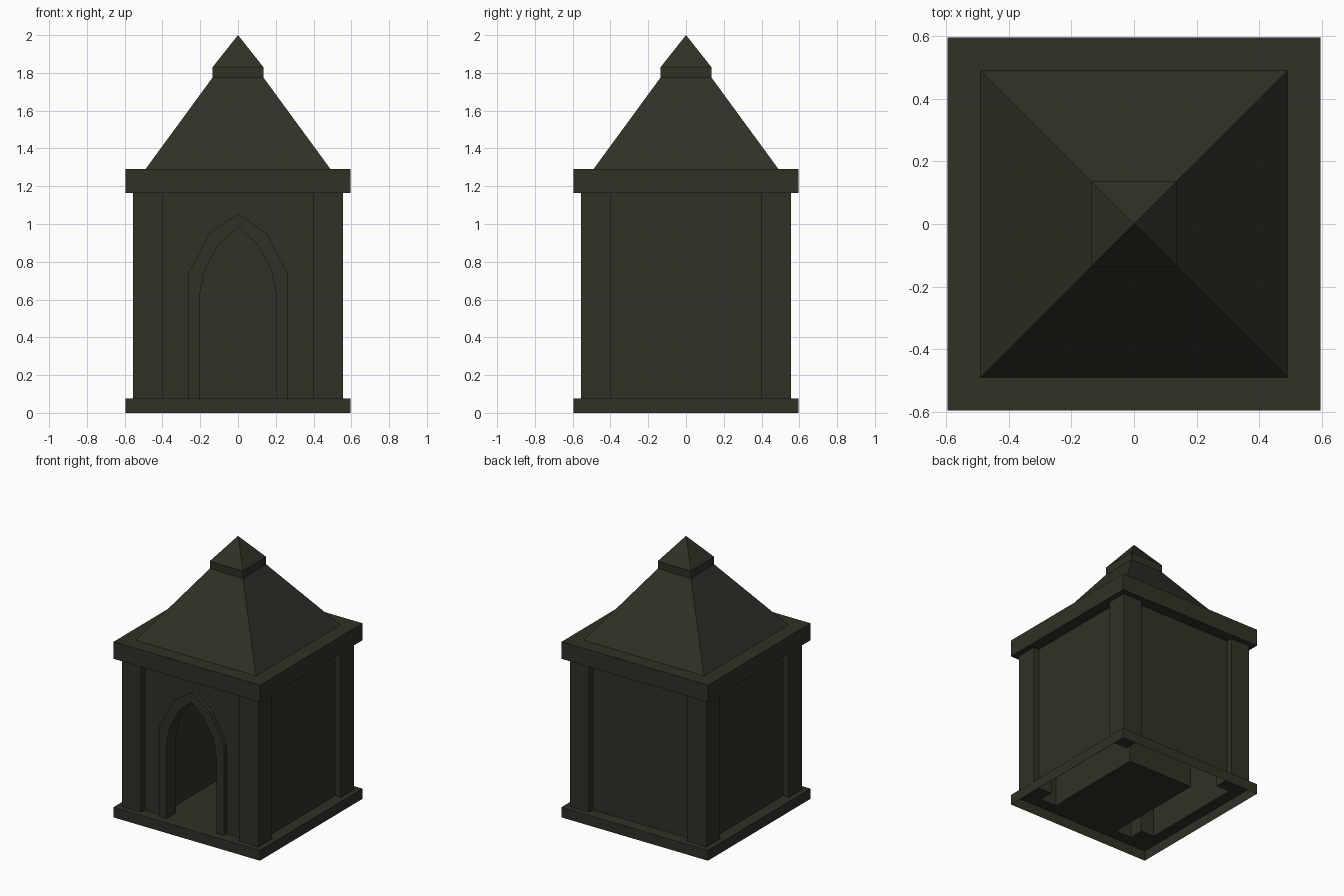
import bpy, bmesh
from mathutils import Vector

if "Cube" in bpy.data.objects:
    bpy.data.objects.remove(bpy.data.objects["Cube"])

stone = bpy.data.materials.new("dark olive stone")
stone.diffuse_color = (0.031, 0.030, 0.020, 1)
stone.use_nodes = True
stone.node_tree.nodes["Principled BSDF"].inputs["Base Color"].default_value = stone.diffuse_color


def make(name, polys, fix=False):
    """Object from a list of polygons; welds shared corners."""
    bm = bmesh.new()
    for p in polys:
        bm.faces.new([bm.verts.new(v) for v in p])
    bmesh.ops.remove_doubles(bm, verts=bm.verts, dist=1e-5)
    if fix:
        bmesh.ops.recalc_face_normals(bm, faces=bm.faces)
    me = bpy.data.meshes.new(name)
    bm.to_mesh(me)
    bm.free()
    me.materials.append(stone)
    ob = bpy.data.objects.new(name, me)
    bpy.context.collection.objects.link(ob)
    return ob


def square(h, z):
    return [(-h, -h, z), (h, -h, z), (h, h, z), (-h, h, z)]


def bands(levels):
    """Outward facing side bands joining square rings (half width, z)."""
    out = []
    for (h0, z0), (h1, z1) in zip(levels, levels[1:]):
        a, b = square(h0, z0), square(h1, z1)
        for i in range(4):
            j = (i + 1) % 4
            p = [a[i], a[j], b[j], b[i]]
            out.append(p[:3] if h1 == 0 else p)
    return out


def box(name, x0, x1, y0, y1, z0, z1):
    c = lambda z: [(x0, y0, z), (x1, y0, z), (x1, y1, z), (x0, y1, z)]
    a, b = c(z0), c(z1)
    sides = [[a[i], a[(i + 1) % 4], b[(i + 1) % 4], b[i]] for i in range(4)]
    return make(name, sides + [a[::-1], b])


WALL, FLOOR, TOP = 0.51, 0.075, 1.165

# hollow plinth: outer rim and top ledge, open below
make("plinth", bands([(0.595, 0), (0.595, FLOOR), (WALL, FLOOR)]))

# eave slab and stepped roof
box("eave_slab", -0.595, 0.595, -0.595, 0.595, TOP, 1.29)
make("roof", bands([(0.49, 1.29), (0.135, 1.775)]))
make("roof_cap", bands([(0.135, 1.775), (0.135, 1.83), (0, 2.0)]))

# corner pillars
for sx in (-1, 1):
    for sy in (-1, 1):
        xs, ys = sorted((0.4 * sx, 0.555 * sx)), sorted((0.4 * sy, 0.555 * sy))
        box("corner_pillar", *xs, *ys, FLOOR, TOP)

# plain side and back walls
walls = bands([(WALL, FLOOR), (WALL, TOP)])
make("side_and_back_walls", walls[1:])


# pointed doorway profiles, left to right
def arch(half):
    return half + [(0, half[-1][1] + RISE[len(half)])] + [(-x, z) for x, z in reversed(half)]


RISE = {3: 0.103, 4: 0.09}
outer = arch([(-0.265, FLOOR), (-0.265, 0.735), (-0.15, 0.952)])
inner = arch([(-0.202, FLOOR), (-0.202, 0.63), (-0.175, 0.76), (-0.1, 0.895)])


def pierced(profile, half, top, y):
    """Wall panel facing -y with a doorway cut, as two mirrored halves."""
    mid = len(profile) // 2
    left = [(-half, FLOOR)] + profile[:mid + 1] + [(0, top), (-half, top)]
    return [[(x, y, z) for x, z in left],
            [(-x, y, z) for x, z in reversed(left)]]


make("front_wall", pierced(outer, WALL, TOP, -WALL))

# doorway surround: left half ring, extruded and mirrored
FY, BY = -0.54, -0.43
o, n = outer[:4], inner[:5]
ring = []
for s in (1, -1):
    P = lambda p, y: (s * p[0], y, p[1])
    quads = [(o[0], n[0], n[1], o[1]), (o[1], n[1], n[2]), (o[1], n[2], n[3], o[2]),
             (o[2], n[3], n[4], o[3])]
    for q in quads:
        ring.append([P(p, FY) for p in q])
        ring.append([P(p, BY) for p in reversed(q)])
    for line in (o, n):
        for a, b in zip(line, line[1:]):
            ring.append([P(a, FY), P(b, FY), P(b, BY), P(a, BY)])
    ring.append([P(o[0], FY), P(n[0], FY), P(n[0], BY), P(o[0], BY)])
make("doorway_surround", ring, True)

# inner chamber behind the doorway, faces pointing inwards
X, Y0, Y1, Z0, Z1 = 0.27, BY, 0.28, FLOOR, 1.1
lo = [(-X, Y0, Z0), (X, Y0, Z0), (X, Y1, Z0), (-X, Y1, Z0)]
hi = [(x, y, Z1) for x, y, z in lo]
room = [lo, hi[::-1]]
for i in (1, 2, 3):
    j = (i + 1) % 4
    room.append([lo[j], lo[i], hi[i], hi[j]])
room += [p[::-1] for p in pierced(inner, X, Z1, Y0)]
make("inner_chamber", room)

# threshold between chamber floor and plinth ledge
make("threshold", [[(-0.202, -WALL, FLOOR), (0.202, -WALL, FLOOR),
                    (0.202, BY, FLOOR), (-0.202, BY, FLOOR)]])
